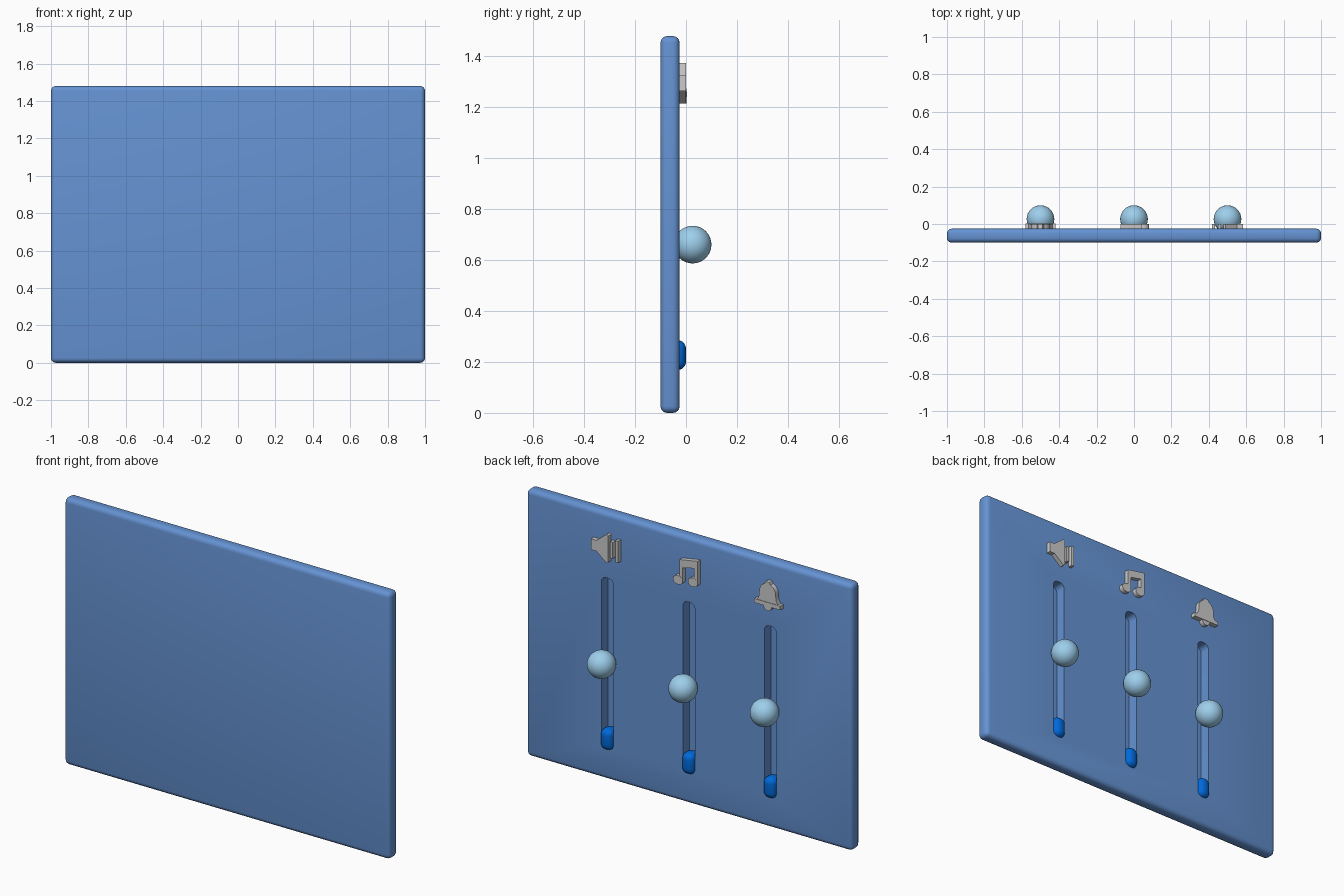
import bpy, bmesh
from math import sin, cos, pi, radians

if "Cube" in bpy.data.objects:
    bpy.data.objects.remove(bpy.data.objects["Cube"])

SURF = -0.025          # y of the panel face that carries the sliders


def material(name, rgb):
    m = bpy.data.materials.new(name)
    m.diffuse_color = (*rgb, 1)
    m.use_nodes = True
    m.node_tree.nodes["Principled BSDF"].inputs["Base Color"].default_value = m.diffuse_color
    return m


PANEL = material("panel_blue", (0.13, 0.29, 0.65))
KNOB = material("light_blue", (0.34, 0.62, 0.84))
FILL = material("deep_blue", (0.0, 0.14, 0.70))


def select(ob):
    bpy.ops.object.select_all(action='DESELECT')
    ob.select_set(True)
    bpy.context.view_layer.objects.active = ob


def smooth(ob, angle=35):
    select(ob)
    bpy.ops.object.shade_smooth_by_angle(angle=radians(angle))


def apply_all(ob):
    select(ob)
    for m in list(ob.modifiers):
        bpy.ops.object.modifier_apply(modifier=m.name)


def box(name, center, size, mat=None, bevel=0, segments=4):
    bpy.ops.mesh.primitive_cube_add(size=1, location=center)
    ob = bpy.context.object
    ob.name = name
    ob.scale = size
    bpy.ops.object.transform_apply(location=False, rotation=False, scale=True)
    if bevel:
        b = ob.modifiers.new("bevel", 'BEVEL')
        b.width, b.segments = bevel, segments
        apply_all(ob)
    if mat:
        ob.data.materials.append(mat)
    return ob


def plates(name, x0, outlines, y0=SURF - 0.004, y1=0.0):
    """Extrude outlines (u to the viewer's right from behind, z) along y."""
    bm = bmesh.new()
    for pts in outlines:
        f = bm.faces.new([bm.verts.new((x0 - u, y0, z)) for u, z in pts])
        ext = bmesh.ops.extrude_face_region(bm, geom=[f])
        for v in ext["geom"]:
            if isinstance(v, bmesh.types.BMVert):
                v.co.y = y1
    bmesh.ops.recalc_face_normals(bm, faces=bm.faces)
    me = bpy.data.meshes.new(name)
    bm.to_mesh(me)
    bm.free()
    ob = bpy.data.objects.new(name, me)
    bpy.context.collection.objects.link(ob)
    smooth(ob)
    return ob


def arc(cx, cz, rx, rz, a0, a1, n):
    return [(cx + rx * cos(a0 + (a1 - a0) * i / n),
             cz + rz * sin(a0 + (a1 - a0) * i / n)) for i in range(n + 1)]


def rect(u0, u1, z0, z1):
    return [(u0, z0), (u1, z0), (u1, z1), (u0, z1)]


def slot_outline(z0, z1, hw, r):
    pts = []
    for cx, cz, a in ((hw - r, z1 - r, 0), (r - hw, z1 - r, pi / 2),
                      (r - hw, z0 + r, pi), (hw - r, z0 + r, 1.5 * pi)):
        pts += arc(cx, cz, r, r, a, a + pi / 2, 6)
    return pts


# panel with rounded rim
panel = box("panel", (0, -0.0625, 0.74), (2, 0.075, 1.48), PANEL, 0.026)

# slots cut into the panel, with knob and fill in each
for i, x in enumerate((-0.5, 0, 0.5)):
    cutter = plates("slot_cutter", x, [slot_outline(0.17, 1.12, 0.037, 0.03)],
                    -0.085, 0.05)
    cutter.hide_render = True
    m = panel.modifiers.new("slot", 'BOOLEAN')
    m.operation, m.solver, m.object = 'DIFFERENCE', 'EXACT', cutter
    apply_all(panel)
    bpy.data.objects.remove(cutter)

    bpy.ops.mesh.primitive_uv_sphere_add(segments=32, ring_count=16, radius=0.074,
                                         location=(x, 0.026, 0.661))
    knob = bpy.context.object
    knob.name = f"slider_knob_{i + 1}"
    knob.data.materials.append(KNOB)
    smooth(knob, 60)

    fill = box(f"slider_fill_{i + 1}", (x, -0.042, 0.227), (0.074, 0.084, 0.116),
               FILL, 0.032, 5)
    smooth(fill, 60)
smooth(panel)

# speaker icon: horn and two sound bars
plates("speaker_icon", 0.5, [
    [(-0.083, 1.265), (-0.05, 1.265), (0.012, 1.215), (0.022, 1.222),
     (0.022, 1.368), (0.012, 1.375), (-0.05, 1.325), (-0.083, 1.325)],
    rect(0.034, 0.05, 1.25, 1.34),
    rect(0.066, 0.083, 1.235, 1.355)])

# music icon: joined stems and beam, then two note heads
plates("music_stems", 0, [
    [(-0.04, 1.24), (-0.02, 1.24), (-0.02, 1.315), (0.05, 1.33), (0.05, 1.25),
     (0.072, 1.25), (0.072, 1.375), (-0.04, 1.355)]])
for i, (u, z) in enumerate(((-0.05, 1.24), (0.042, 1.25))):
    plates(f"note_head_{i + 1}", 0, [arc(u, z, 0.03, 0.025, 0, 2 * pi, 20)[:-1]],
           y1=0.001)

# bell icon: dome, brim and clapper
plates("bell_dome", -0.5, [
    [(-0.064, 1.262), (0.064, 1.262), (0.052, 1.285)]
    + arc(0, 1.315, 0.05, 0.05, 0, 1.2, 6)
    + [(0.012, 1.375), (-0.012, 1.375)]
    + arc(0, 1.315, 0.05, 0.05, pi - 1.2, pi, 6) + [(-0.052, 1.285)]])
plates("bell_brim", -0.5, [rect(-0.08, 0.08, 1.241, 1.263)], y1=0.003)
plates("bell_clapper", -0.5, [arc(0, 1.243, 0.026, 0.028, pi, 2 * pi, 10)])
